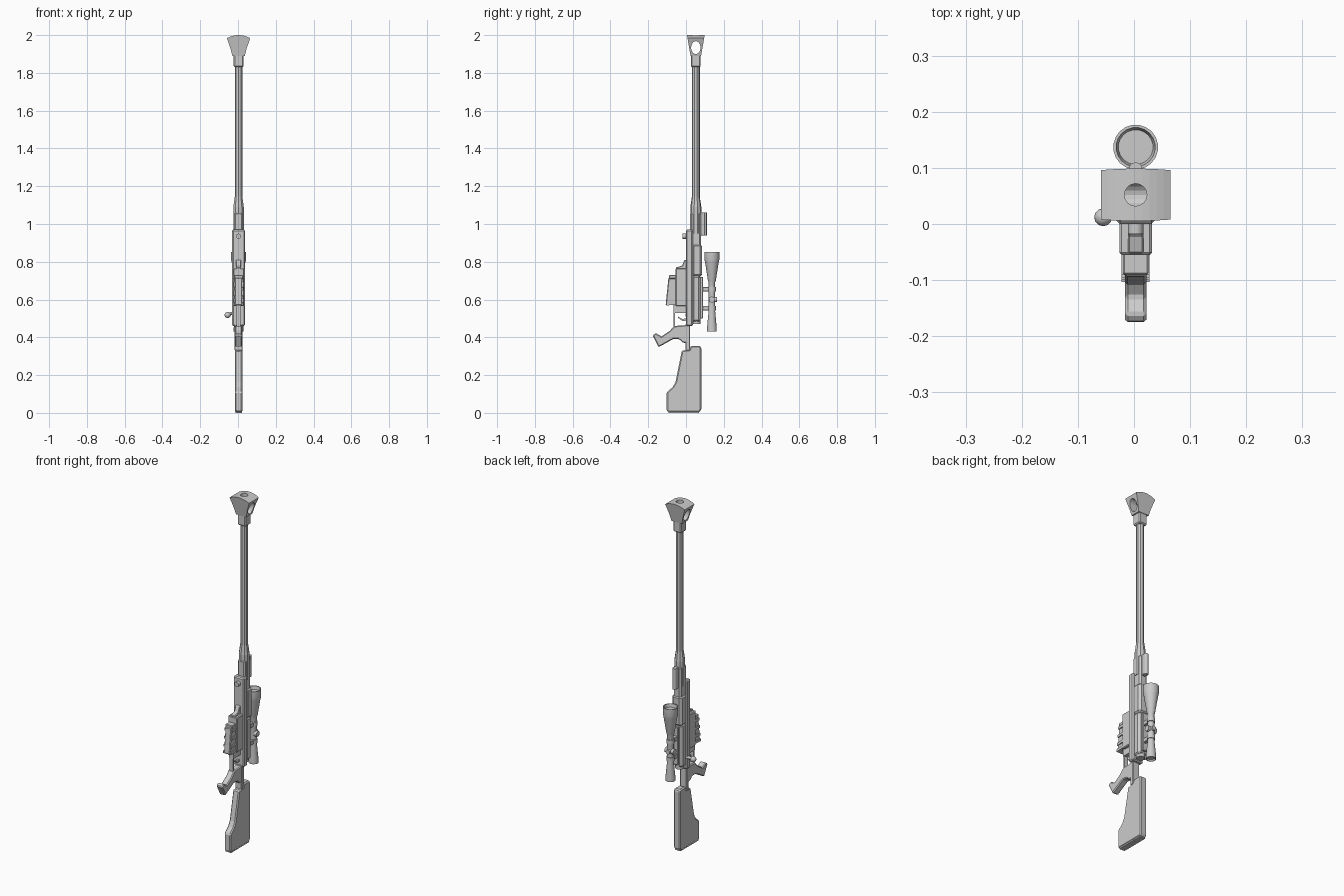
import bpy, bmesh, math
from mathutils import Matrix, Vector

if "Cube" in bpy.data.objects:
    bpy.data.objects.remove(bpy.data.objects["Cube"])

CX = 0.003   # centre plane of the long body
BY = 0.052   # y of the barrel axis
SY = 0.137   # y of the scope axis


def finish(name, bm, bevel=0.0, smooth=False):
    bmesh.ops.recalc_face_normals(bm, faces=bm.faces)
    me = bpy.data.meshes.new(name)
    bm.to_mesh(me)
    bm.free()
    ob = bpy.data.objects.new(name, me)
    bpy.context.collection.objects.link(ob)
    bpy.ops.object.select_all(action='DESELECT')
    ob.select_set(True)
    bpy.context.view_layer.objects.active = ob
    if bevel:
        m = ob.modifiers.new("Bevel", 'BEVEL')
        m.width, m.segments = bevel, 1
        m.limit_method, m.angle_limit = 'ANGLE', math.radians(40)
    if smooth:
        bpy.ops.object.shade_smooth_by_angle(angle=math.radians(35))
    return ob


def prism(name, pts, half, bevel=0.0, cx=CX):
    """Side profile (y, z) extruded across x."""
    bm = bmesh.new()
    f = bm.faces.new([bm.verts.new((cx - half, y, z)) for y, z in pts])
    r = bmesh.ops.extrude_face_region(bm, geom=[f])
    vs = [v for v in r['geom'] if isinstance(v, bmesh.types.BMVert)]
    bmesh.ops.translate(bm, verts=vs, vec=(2 * half, 0, 0))
    return finish(name, bm, bevel)


def box(name, y0, y1, z0, z1, half, bevel=0.0, cx=CX):
    return prism(name, [(y0, z0), (y1, z0), (y1, z1), (y0, z1)], half, bevel, cx)


def lathe(name, prof, y, n, smooth=False):
    """(radius, z) profile turned round a vertical axis."""
    bm = bmesh.new()
    rings = []
    for r, z in prof:
        rings.append([bm.verts.new((CX + r * math.cos(2 * math.pi * (i + .5) / n),
                                    y + r * math.sin(2 * math.pi * (i + .5) / n), z)) for i in range(n)])
    for a, b in zip(rings, rings[1:]):
        for i in range(n):
            j = (i + 1) % n
            bm.faces.new((a[i], a[j], b[j], b[i]))
    bm.faces.new(rings[0])
    bm.faces.new(rings[-1])
    return finish(name, bm, 0, smooth)


def rod(name, p, q, r0, r1=None, n=12, smooth=True):
    """Cylinder or cone between two points."""
    p, q = Vector(p), Vector(q)
    d = q - p
    bm = bmesh.new()
    mat = Matrix.Translation((p + q) / 2) @ d.to_track_quat('Z', 'Y').to_matrix().to_4x4()
    bmesh.ops.create_cone(bm, cap_ends=True, segments=n, radius1=r0,
                          radius2=r0 if r1 is None else r1, depth=d.length, matrix=mat)
    return finish(name, bm, 0, smooth)


def cut(ob, cutter):
    m = ob.modifiers.new("Cut", 'BOOLEAN')
    m.operation, m.solver, m.object = 'DIFFERENCE', 'EXACT', cutter
    bpy.context.view_layer.objects.active = ob
    bpy.ops.object.modifier_apply(modifier=m.name)
    bpy.data.objects.remove(cutter)


# Muzzle brake: flared front profile with a domed top, tapering in depth
arc = [(0.062 * t, 2.0 - 0.016 * t * t) for t in [1 - i / 5 for i in range(11)]]
outline = [(-0.033, 1.89), (0.033, 1.89), (0.043, 1.93)] + arc + [(-0.043, 1.93)]
bm = bmesh.new()
rows = [[bm.verts.new((CX + x, BY + s * (0.028 + 0.017 * (z - 1.89) / 0.1), z)) for x, z in outline] for s in (-1, 1)]
bm.faces.new(rows[0])
bm.faces.new(rows[1])
for i in range(len(outline)):
    j = (i + 1) % len(outline)
    bm.faces.new((rows[0][i], rows[0][j], rows[1][j], rows[1][i]))
brake = finish("muzzle_brake", bm)
bm = bmesh.new()
bmesh.ops.create_cone(bm, cap_ends=True, segments=20, radius1=1, radius2=1, depth=0.3,
                      matrix=Matrix.Translation((CX, BY, 1.934)) @ Matrix.Diagonal((1, 0.025, 0.034, 1))
                      @ Matrix.Rotation(math.pi / 2, 4, 'Y'))
cut(brake, finish("vent_cutter", bm))
cut(brake, rod("bore_cutter", (CX, BY, 1.94), (CX, BY, 2.05), 0.02, n=16))
box("brake_collar", BY - 0.026, BY + 0.026, 1.83, 1.895, 0.026, 0.006)

# Barrel with its thicker root
lathe("barrel", [(0.029, 0.95), (0.029, 1.06), (0.029, 1.09), (0.021, 1.145), (0.021, 1.84)], BY, 10)
box("barrel_block", 0.022, 0.08, 0.88, 1.06, 0.024, 0.008)
box("rail_block", 0.07, 0.102, 0.94, 1.06, 0.012, 0.003)
rod("rail_cap", (CX, 0.098, 0.94), (CX, 0.098, 1.06), 0.012)

# Receiver and lower chassis
box("chassis", 0.0, 0.036, 0.46, 0.97, 0.034, 0.006)
box("upper_receiver", 0.03, 0.085, 0.72, 0.895, 0.031, 0.012)
box("rear_receiver", 0.03, 0.078, 0.48, 0.73, 0.029, 0.012)
rod("receiver_tail", (CX, 0.055, 0.47), (CX, 0.055, 0.5), 0.023)
box("scope_rail", 0.07, 0.09, 0.5, 0.72, 0.014, 0.003)
rod("front_stud", (CX, 0.01, 0.935), (CX, -0.018, 0.935), 0.014)

# Bolt handle
rod("bolt_stem", (-0.02, 0.03, 0.53), (-0.055, 0.012, 0.52), 0.008)
bm = bmesh.new()
bmesh.ops.create_uvsphere(bm, u_segments=12, v_segments=8, radius=0.016,
                          matrix=Matrix.Translation((-0.055, 0.012, 0.518)))
finish("bolt_knob", bm, 0, True)

# Magazine with side ribs, and the stepped well in front of it
prism("magazine", [(0.005, 0.57), (-0.108, 0.57), (-0.093, 0.715), (0.005, 0.735)], 0.019, 0.004)
for i, z in enumerate((0.575, 0.61, 0.655, 0.70)):
    y = -0.104 + (z - 0.57) * 0.1
    prism(f"magazine_rib_{i + 1}", [(0.0, z), (y, z - 0.006), (y, z + 0.008), (0.0, z + 0.014)], 0.025)
box("magazine_well", -0.055, 0.005, 0.565, 0.765, 0.029, 0.004)
box("magazine_front_lip", -0.09, 0.0, 0.71, 0.73, 0.023, 0.003)
prism("well_nose", [(0.005, 0.75), (-0.053, 0.75), (-0.053, 0.77), (-0.02, 0.78), (-0.008, 0.81), (0.005, 0.81)], 0.014, 0.003)

# Trigger guard and trigger
box("guard_bow", -0.066, -0.058, 0.455, 0.57, 0.011)
box("guard_front", -0.066, 0.005, 0.53, 0.568, 0.014)
prism("trigger", [(0.003, 0.5), (-0.02, 0.497), (-0.042, 0.51), (-0.042, 0.503), (-0.02, 0.487), (0.003, 0.488)], 0.005)

# Pistol grip and link to the stock
prism("pistol_grip", [(0.005, 0.465), (-0.063, 0.46), (-0.085, 0.435), (-0.13, 0.405), (-0.16, 0.422),
                      (-0.177, 0.41), (-0.145, 0.348), (-0.066, 0.392), (-0.035, 0.39), (-0.018, 0.372), (0.005, 0.37)],
      0.019, 0.005)
box("stock_link", -0.002, 0.021, 0.33, 0.47, 0.021, 0.003)

# Shoulder stock
prism("stock", [(-0.022, 0.33), (0.018, 0.335), (0.026, 0.355), (0.076, 0.355), (0.081, 0.34), (0.081, 0.02),
                (0.073, 0.004), (-0.095, 0.004), (-0.102, 0.015), (-0.102, 0.11), (-0.07, 0.137), (-0.055, 0.165)],
      0.02, 0.006)
box("butt_pad", -0.092, 0.07, 0.0, 0.02, 0.017)

# Scope with recessed lenses, mounts and side turrets
lathe("scope", [(0.019, 0.438), (0.022, 0.43), (0.026, 0.43), (0.026, 0.45), (0.017, 0.545), (0.017, 0.69),
                (0.021, 0.70), (0.037, 0.80), (0.04, 0.81), (0.04, 0.853), (0.035, 0.853), (0.031, 0.835)], SY, 20, True)
for name, z in (("front", 0.655), ("rear", 0.555)):
    box(f"{name}_mount", 0.082, 0.13, z - 0.012, z + 0.012, 0.011, 0.002)
    rod(f"{name}_ring", (CX, SY, z - 0.012), (CX, SY, z + 0.012), 0.021, n=16)
rod("side_turrets", (CX - 0.028, SY, 0.6), (CX + 0.028, SY, 0.6), 0.016)
rod("top_turret", (CX, SY, 0.6), (CX, SY + 0.026, 0.6), 0.013)
